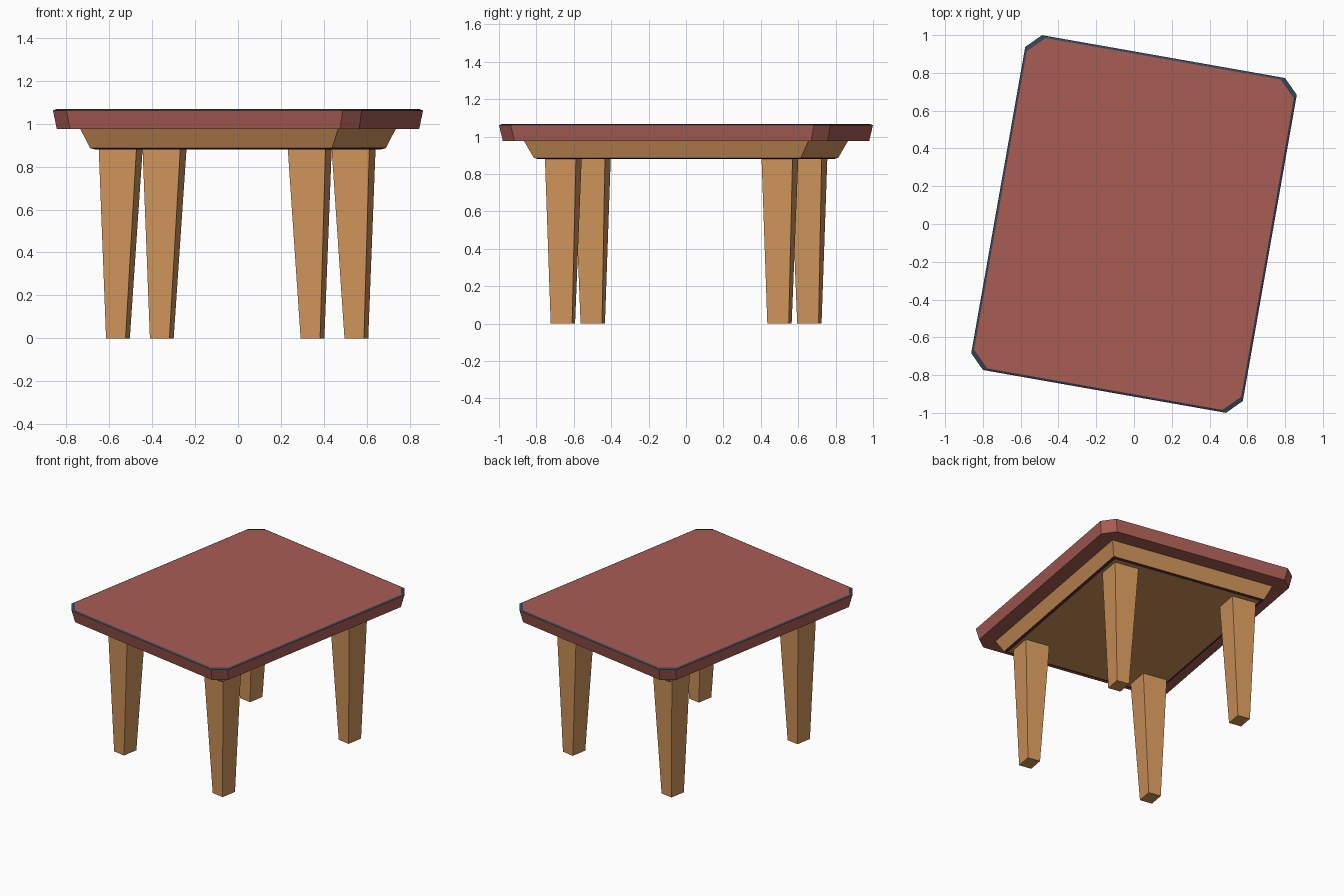
import bpy, bmesh, math
from mathutils import Matrix

if "Cube" in bpy.data.objects:
    bpy.data.objects.remove(bpy.data.objects["Cube"])

TURN = Matrix.Rotation(math.radians(-10), 4, 'Z')


def srgb(h):
    c = [int(h[i:i + 2], 16) / 255 for i in (0, 2, 4)]
    return [x / 12.92 if x <= 0.04045 else ((x + 0.055) / 1.055) ** 2.4 for x in c] + [1]


def material(name, h):
    m = bpy.data.materials.new(name)
    m.diffuse_color = srgb(h)
    m.use_nodes = True
    m.node_tree.nodes["Principled BSDF"].inputs["Base Color"].default_value = m.diffuse_color
    return m


RED = material("red top", "A95D54")
NAVY = material("dark blue rim", "364455")
WOOD = material("light wood", "D0955A")
PLUM = material("dark plum rim", "4A2A3C")


def rect(hx, hy, z, cx=0, cy=0):
    return [(cx + sx * hx, cy + sy * hy, z) for sx, sy in ((-1, -1), (1, -1), (1, 1), (-1, 1))]


def octagon(hx, hy, c, z):
    pts = []
    for sx, sy in ((-1, -1), (1, -1), (1, 1), (-1, 1)):
        pair = [(sx * hx, sy * (hy - c), z), (sx * (hx - c), sy * hy, z)]
        pts += pair if sx * sy > 0 else pair[::-1]
    return pts


def loft(name, rings, mats, bands):
    """Skin stacked rings; bands gives the material of each band of side faces."""
    bm = bmesh.new()
    vs = [[bm.verts.new(p) for p in r] for r in rings]
    n = len(rings[0])
    for k in range(len(vs) - 1):
        for i in range(n):
            j = (i + 1) % n
            f = bm.faces.new((vs[k][i], vs[k][j], vs[k + 1][j], vs[k + 1][i]))
            f.material_index = bands[k]
    bm.faces.new(vs[0][::-1])
    bm.faces.new(vs[-1])
    bmesh.ops.recalc_face_normals(bm, faces=bm.faces)
    bm.transform(TURN)
    me = bpy.data.meshes.new(name)
    bm.to_mesh(me)
    bm.free()
    for m in mats:
        me.materials.append(m)
    ob = bpy.data.objects.new(name, me)
    bpy.context.collection.objects.link(ob)


# Table top with clipped corners and a thin dark bevelled rim
loft("table_top",
     [octagon(0.715, 0.882, 0.077, 0.976), octagon(0.73, 0.90, 0.077, 1.061),
      octagon(0.718, 0.888, 0.086, 1.067)],
     [RED, NAVY], [0, 1])

# Sloping apron under the top with a dark lower rim
loft("apron",
     [rect(0.552, 0.705, 0.88), rect(0.572, 0.725, 0.886), rect(0.61, 0.772, 0.976)],
     [WOOD, PLUM], [1, 0])

# Four tapered legs, splayed slightly outwards
for sx, side in ((-1, "left"), (1, "right")):
    for sy, end in ((-1, "front"), (1, "back")):
        loft(f"{end}_{side}_leg",
             [rect(0.046, 0.058, 0, sx * 0.46 - 0.004, sy * 0.588),
              rect(0.089, 0.084, 0.881, sx * 0.447 - 0.004, sy * 0.588)],
             [WOOD], [0])
